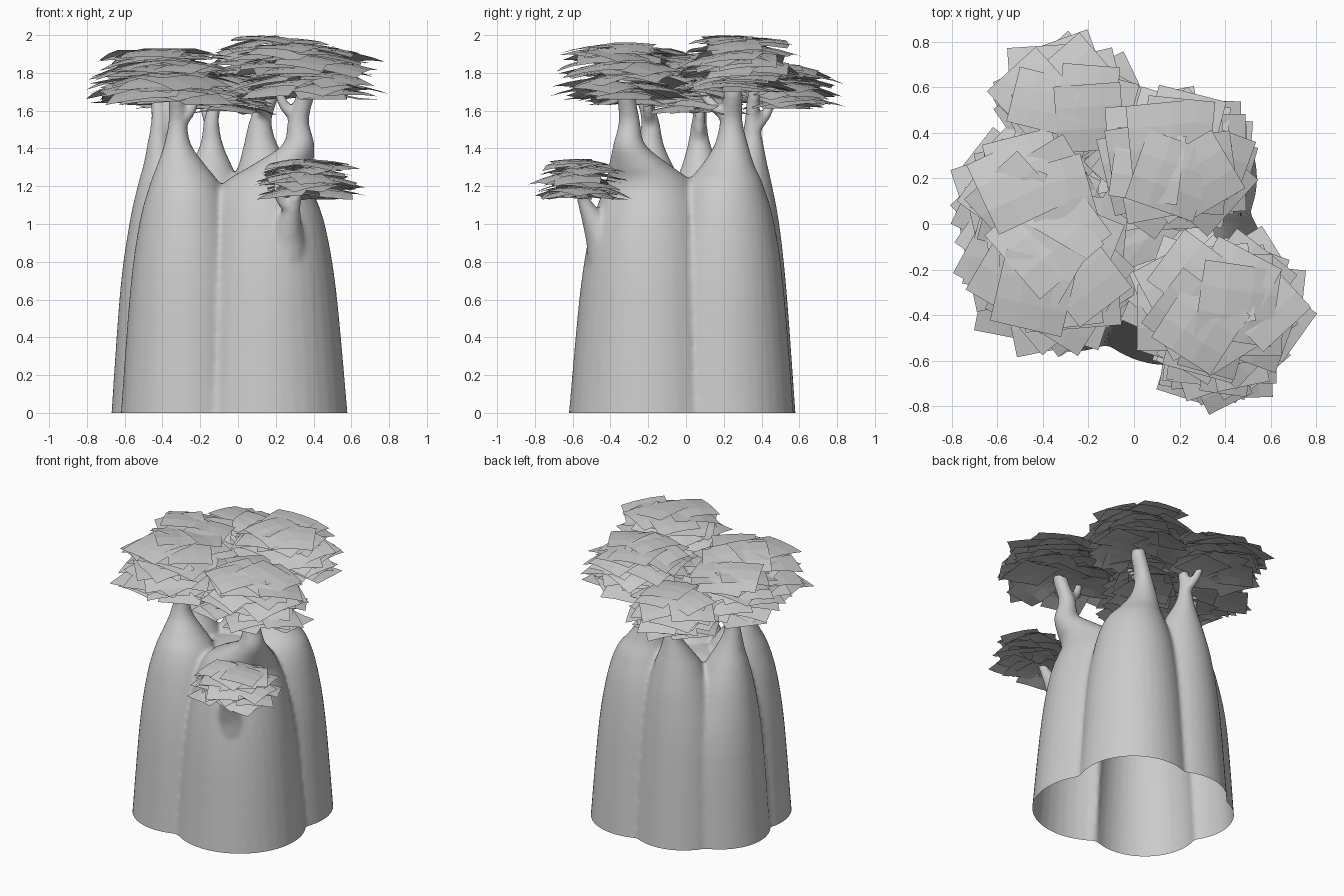
import bpy, bmesh, math, random
from mathutils import Vector, Matrix

if "Cube" in bpy.data.objects:
    bpy.data.objects.remove(bpy.data.objects["Cube"])

random.seed(11)
grey = bpy.data.materials.new("pale_grey")
grey.diffuse_color = (0.6, 0.6, 0.6, 1)
grey.use_nodes = True
grey.node_tree.nodes["Principled BSDF"].inputs["Base Color"].default_value = grey.diffuse_color


def spline(pts, n=5):
    """Catmull-Rom through (x, y, z, radius) points."""
    p = [Vector(q) for q in pts]
    p = [2 * p[0] - p[1]] + p + [2 * p[-1] - p[-2]]
    out = []
    for i in range(1, len(p) - 2):
        a, b, c, d = p[i - 1:i + 3]
        for k in range(n):
            t = k / n
            out.append(0.5 * (2 * b + (c - a) * t + (2 * a - 5 * b + 4 * c - d) * t * t
                              + (3 * b - a - 3 * c + d) * t ** 3))
    return out + [p[-2]]


def tube(bm, pts, sides=36, level=False):
    """Closed tube along points with radius; level keeps rings horizontal."""
    path = spline(pts)
    rings = []
    for i, q in enumerate(path):
        d = (path[min(i + 1, len(path) - 1)] - path[max(i - 1, 0)]).to_3d()
        if level:
            d = Vector((0, 0, 1))
        rot = Vector((0, 0, 1)).rotation_difference(d.normalized())
        ring = []
        for k in range(sides):
            a = 2 * math.pi * k / sides
            off = rot @ Vector((math.cos(a), math.sin(a), 0))
            ring.append(bm.verts.new(q.to_3d() + off * max(q.w, 0.01)))
        rings.append(ring)
    for r, s in zip(rings, rings[1:]):
        for k in range(sides):
            j = (k + 1) % sides
            bm.faces.new((r[k], r[j], s[j], s[k]))
    bm.faces.new(rings[0][::-1])
    bm.faces.new(rings[-1])


def add_object(name, mesh):
    ob = bpy.data.objects.new(name, mesh)
    bpy.context.collection.objects.link(ob)
    return ob


# Trunk: five swollen stems, each narrowing to a neck
bm = bmesh.new()
# base x, base y, base radius, neck x, neck y, top x, top y, neck thickness, lean, shoulder width
stems = [
    (0.15, -0.19, 0.43, 0.32, -0.30, 0.36, -0.32, 1.0, 0.0, 1.0),
    (0.17, 0.20, 0.37, 0.12, 0.24, 0.17, 0.25, 1.05, 0.1, 1.0),
    (-0.27, -0.21, 0.35, -0.32, -0.19, -0.33, -0.23, 0.85, 0.2, 0.97),
    (-0.34, 0.10, 0.33, -0.42, 0.07, -0.43, 0.09, 0.72, 0.6, 0.78),
    (-0.15, 0.24, 0.34, -0.14, 0.35, -0.11, 0.36, 0.72, 0.5, 0.85),
]
for cx, cy, R, nx, ny, tx, ty, w, lean, wide in stems:
    c, n = Vector((cx, cy)), Vector((nx, ny))
    low, high, mid = c.lerp(n, lean * 0.5), c.lerp(n, lean), c.lerp(n, 0.5 + lean * 0.5)
    tube(bm, [(cx, cy, -0.1, R * 1.02), (cx, cy, 0, R), (cx, cy, 0.65, R * 0.86),
              (*low, 1.0, R * 0.72 * (1 + wide) / 2), (*high, 1.2, R * 0.56 * wide),
              (*mid, 1.31, R * 0.38 * wide), (*n, 1.42, 0.085 * w), (*n, 1.55, 0.056 * w),
              (tx, ty, 1.7, 0.048 * w), (tx, ty, 1.8, 0.03)], level=True)

# Core that softens the grooves between the stems
tube(bm, [(-0.05, 0.0, -0.1, 0.55), (-0.05, 0.0, 0.0, 0.54), (-0.05, 0.0, 0.6, 0.46),
          (-0.05, 0.0, 0.95, 0.36), (-0.07, 0.02, 1.15, 0.2), (-0.07, 0.02, 1.2, 0.08)], level=True)

# Forks and the low side limb
forks = [
    [(0.33, -0.30, 1.55, 0.035), (0.25, -0.30, 1.62, 0.03), (0.20, -0.31, 1.74, 0.024)],
    [(0.14, 0.24, 1.55, 0.035), (0.13, 0.15, 1.62, 0.03), (0.11, 0.08, 1.70, 0.024)],
    [(-0.31, -0.19, 1.52, 0.032), (-0.25, -0.20, 1.60, 0.028), (-0.21, -0.21, 1.70, 0.022)],
    [(-0.42, 0.07, 1.40, 0.035), (-0.37, 0.07, 1.52, 0.03), (-0.35, 0.08, 1.70, 0.024)],
    [(-0.13, 0.36, 1.50, 0.035), (-0.17, 0.43, 1.59, 0.028), (-0.19, 0.47, 1.70, 0.022)],
    [(0.23, -0.36, 0.62, 0.15), (0.25, -0.41, 0.86, 0.12), (0.27, -0.48, 1.0, 0.07),
     (0.30, -0.54, 1.12, 0.036), (0.34, -0.57, 1.25, 0.026)],
    [(0.28, -0.52, 1.06, 0.032), (0.22, -0.55, 1.14, 0.026), (0.20, -0.56, 1.22, 0.02)],
]
for f in forks:
    tube(bm, f, 14)
bmesh.ops.recalc_face_normals(bm, faces=bm.faces)
raw = bpy.data.meshes.new("trunk_raw")
bm.to_mesh(raw)
bm.free()

# Fuse everything into one skin, then open it at the ground
tmp = add_object("trunk_raw", raw)
rm = tmp.modifiers.new("fuse", 'REMESH')
rm.mode = 'VOXEL'
rm.voxel_size = 0.014
sm = tmp.modifiers.new("soften", 'SMOOTH')
sm.factor = 0.5
sm.iterations = 8
dg = bpy.context.evaluated_depsgraph_get()
skin = bpy.data.meshes.new_from_object(tmp.evaluated_get(dg))
bpy.data.objects.remove(tmp)
bm = bmesh.new()
bm.from_mesh(skin)
bmesh.ops.bisect_plane(bm, geom=bm.verts[:] + bm.edges[:] + bm.faces[:], dist=1e-5,
                       plane_co=(0, 0, 0), plane_no=(0, 0, 1), clear_inner=True)
for f in bm.faces:
    f.smooth = True
bm.to_mesh(skin)
bm.free()
skin.materials.clear()
skin.materials.append(grey)
add_object("trunk", skin)


def canopy(name, cx, cy, rx, ry, zlo, zhi, count, size):
    """Flat dome of stacked, slightly drooping square leaf cards."""
    bm = bmesh.new()
    H = zhi - zlo
    for i in range(count):
        t = (i + 0.5) / count
        s = size * random.uniform(0.8, 1.15)
        reach = math.sqrt(max(0, 1 - ((t - 0.4) / 0.85) ** 2))
        ang = i * 2.4 + random.uniform(-0.4, 0.4)
        rad = reach * math.sqrt(random.uniform(0.15, 1))
        px = cx + math.cos(ang) * rad * max(0.02, rx - 1.15 * s)
        py = cy + math.sin(ang) * rad * max(0.02, ry - 1.15 * s)
        turn = Matrix.Rotation(random.uniform(0, math.pi), 3, 'Z')
        tx, ty = random.uniform(-0.13, 0.13), random.uniform(-0.13, 0.13)
        grid = []
        for a in range(4):
            for b in range(4):
                u, v = (a / 1.5 - 1) * s, (b / 1.5 - 1) * s
                o = turn @ Vector((u, v, 0))
                x, y = px + o.x, py + o.y
                d2 = min(1.3, ((x - cx) / rx) ** 2 + ((y - cy) / ry) ** 2)
                z = zlo + H * (0.12 + 0.88 * t - 0.24 * d2) + tx * u + ty * v
                grid.append(bm.verts.new((x, y, min(zhi, max(zlo, z)))))
        for a in range(3):
            for b in range(3):
                k = a * 4 + b
                bm.faces.new((grid[k], grid[k + 4], grid[k + 5], grid[k + 1]))
    for f in bm.faces:
        f.normal_update()
        if f.normal.z < 0:
            f.normal_flip()
    me = bpy.data.meshes.new(name)
    bm.to_mesh(me)
    bm.free()
    me.materials.append(grey)
    add_object(name, me)


# Leaf canopies
canopy("canopy_front_right", 0.36, -0.34, 0.44, 0.37, 1.66, 1.96, 50, 0.15)
canopy("canopy_back_right", 0.19, 0.27, 0.38, 0.36, 1.70, 2.00, 50, 0.15)
canopy("canopy_front_left", -0.35, -0.14, 0.43, 0.46, 1.63, 1.93, 50, 0.17)
canopy("canopy_left", -0.46, 0.13, 0.34, 0.36, 1.64, 1.92, 36, 0.15)
canopy("canopy_back", -0.30, 0.52, 0.37, 0.32, 1.61, 1.85, 40, 0.14)
canopy("canopy_middle", -0.05, 0.03, 0.30, 0.32, 1.58, 1.80, 28, 0.13)
canopy("canopy_low", 0.375, -0.56, 0.32, 0.27, 1.13, 1.345, 40, 0.11)
